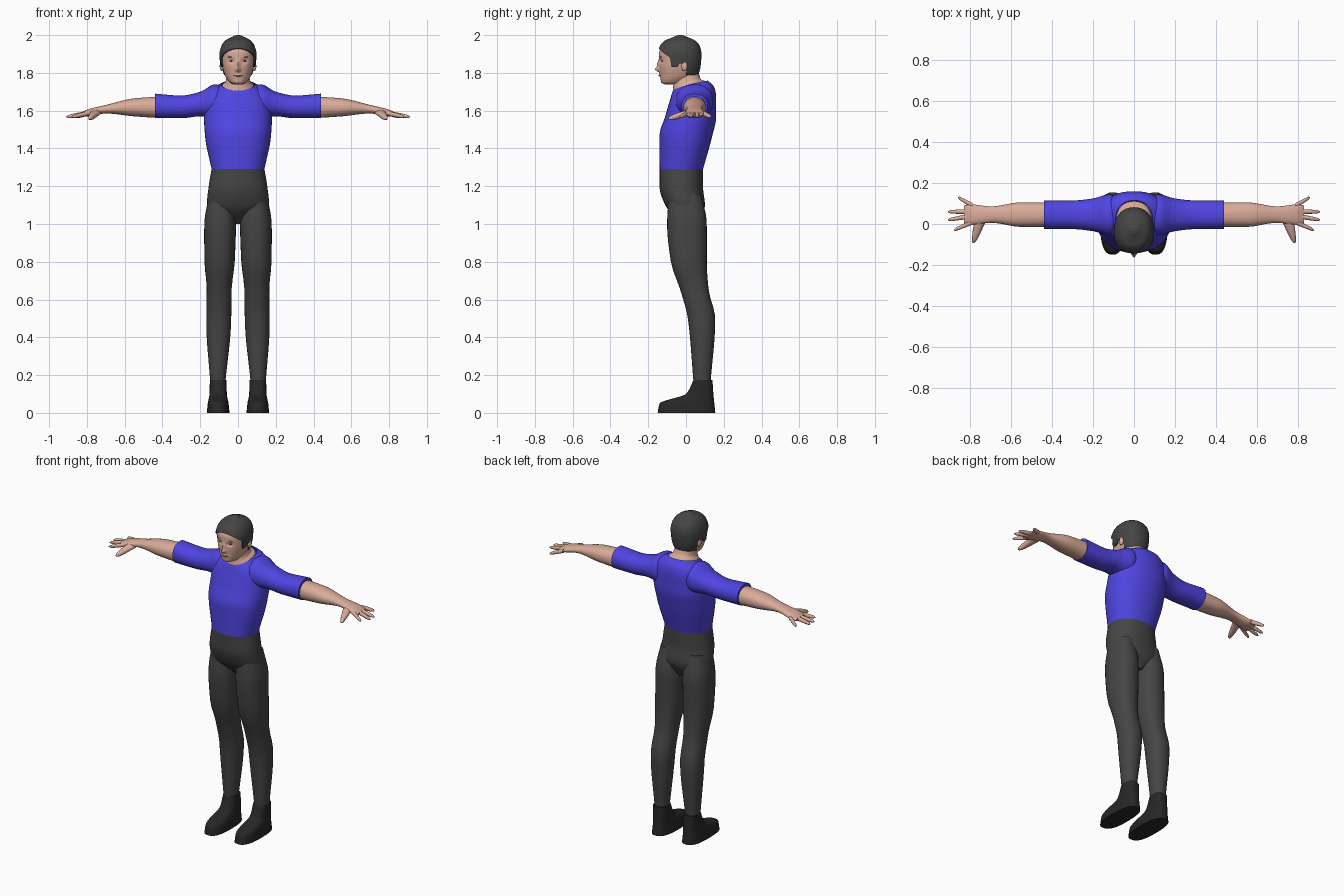
import bpy
import bmesh
import math
from mathutils import Matrix

old = bpy.data.objects.get("Cube")
if old:
    bpy.data.objects.remove(old, do_unlink=True)


def material(name, red, green, blue):
    mat = bpy.data.materials.new(name)
    mat.use_nodes = True
    colour = (red, green, blue, 1)
    mat.diffuse_color = colour
    shader = mat.node_tree.nodes["Principled BSDF"]
    shader.inputs["Base Color"].default_value = colour
    shader.inputs["Roughness"].default_value = 0.8
    return mat


BLUE = material("shirt blue", .08, .06, .76)
SKIN = material("skin", .7, .41, .32)
SHADE = material("dark skin", .5, .25, .2)
GREY = material("dark grey", .06, .06, .06)
BLACK = material("boot black", .02, .02, .02)
EYE = material("eye grey", .1, .09, .08)


def clamp(value):
    return min(max(value, 0), 1)


def section(rings, t):
    """Smoothly interpolate the columns of a ring table without overshoot."""
    last = len(rings) - 2
    i = max([k for k in range(last + 1) if rings[k][0] <= t], default=0)
    height = rings[i + 1][0] - rings[i][0]
    s = clamp((t - rings[i][0]) / height)

    def step(k, column):
        low, high = rings[k], rings[k + 1]
        return (high[column] - low[column]) / (high[0] - low[0])

    def slope(k, column):
        if k == 0 or k > last:
            return step(min(k, last), column)
        before, after = step(k - 1, column), step(k, column)
        product = before * after
        return 2 * product / (before + after) if product > 0 else 0

    values = []
    for column in range(1, len(rings[0])):
        start, end = rings[i][column], rings[i + 1][column]
        bend = (1 - s) * slope(i, column) - s * slope(i + 1, column)
        values.append(start + (end - start) * s * s * (3 - 2 * s) + height * s * (1 - s) * bend)
    return values


def finish(name, bm, mat, mirror):
    bmesh.ops.recalc_face_normals(bm, faces=bm.faces)
    mesh = bpy.data.meshes.new(name)
    bm.to_mesh(mesh)
    bm.free()
    mesh.materials.append(mat)
    ob = bpy.data.objects.new(name, mesh)
    bpy.context.collection.objects.link(ob)
    bpy.ops.object.select_all(action="DESELECT")
    ob.select_set(True)
    bpy.context.view_layer.objects.active = ob
    bpy.ops.object.shade_smooth_by_angle(angle=math.radians(50))
    if mirror:
        ob.modifiers.new("Mirror", "MIRROR").use_mirror_merge = False
    return ob


def loft(name, rings, mat, axis="z", sides=32, rows=32, power=2.2, mid=0, lean=0,
         mirror=False, start=None, deform=None, cap=True):
    """Each ring: position, half width about the leaning middle, low and high edge."""
    bm = bmesh.new()
    first, end = rings[0][0], rings[-1][0]
    grid = []
    for row in range(rows + 1):
        ease = (1 - math.cos(math.pi * row / rows)) / 2
        loop = []
        for k in range(sides):
            angle = math.tau * k / sides
            ca, sa = math.cos(angle), math.sin(angle)
            begin = start(sa) if start else first
            t = begin + (end - begin) * ease
            half, low, high = section(rings, t)
            u = mid + lean * (t - first) + half * math.copysign(abs(ca) ** (2 / power), ca)
            v = (low + high + (high - low) * math.copysign(abs(sa) ** (2 / power), sa)) / 2
            co = {"z": (u, v, t), "x": (t, u, v), "y": (u, t, v)}[axis]
            loop.append(bm.verts.new(deform(*co) if deform else co))
        grid.append(loop)
    for lower, upper in zip(grid, grid[1:]):
        for k in range(sides):
            bm.faces.new((lower[k - 1], lower[k], upper[k], upper[k - 1]))
    if cap:
        bm.faces.new(grid[0])
        bm.faces.new(grid[-1])
    return finish(name, bm, mat, mirror)


def ball(name, place, size, mat, mirror=True):
    bm = bmesh.new()
    shape = Matrix.Translation(place) @ Matrix.Diagonal((*size, 1))
    bmesh.ops.create_uvsphere(bm, u_segments=16, v_segments=10, radius=1, matrix=shape)
    finish(name, bm, mat, mirror)


def collar_rise(x, y, z):
    """Lift the neckline toward the back, fading out above and below it."""
    fade = clamp((z - 1.6) / .09) * clamp((1.8 - z) / .11)
    return x, y, z + .07 * fade * math.sqrt(clamp((y + .08) / .2))


# Shirt
loft("shirt_body", [
    (1.29, .14, -.14, .09), (1.47, .175, -.14, .14), (1.57, .18, -.11, .16),
    (1.64, .17, -.09, .16), (1.67, .14, -.08, .15), (1.69, .09, -.07, .115)],
    BLUE, sides=48, deform=collar_rise, cap=False)
loft("sleeves", [
    (.06, .07, 1.6, 1.71), (.12, .1, 1.56, 1.74), (.2, .08, 1.57, 1.7),
    (.3, .07, 1.56, 1.68), (.44, .07, 1.56, 1.69)],
    BLUE, "x", mid=.045, mirror=True)

# Trousers
loft("trouser_hips", [
    (1, .03, -.02, .06), (1.1, .165, -.11, .1), (1.2, .155, -.14, .09),
    (1.29, .14, -.14, .09)], GREY, sides=48)
loft("trouser_legs", [
    (.16, .04, .04, .13), (.5, .066, .01, .155), (.65, .066, -.03, .12),
    (.8, .08, -.08, .11), (1, .084, -.1, .11), (1.16, .06, -.09, .08)],
    GREY, mid=.107, lean=-.015, mirror=True)

# Boots
loft("boots", [
    (0, .06, -.15, .155), (.05, .055, -.14, .15), (.1, .046, 0, .145),
    (.175, .044, .04, .14)], BLACK, power=2.6, mid=.105, mirror=True)

# Arms and palms
loft("arms_and_palms", [
    (.4, .06, 1.56, 1.675), (.55, .06, 1.57, 1.665), (.7, .04, 1.585, 1.63),
    (.8, .05, 1.57, 1.605), (.83, .045, 1.57, 1.59)],
    SKIN, "x", mid=.046, mirror=True)

# Fingers fan out from the knuckles and droop slightly
KNUCKLE = .79
for finger, root, spread, tip in (("index", .01, -.04, .88), ("middle", .04, -.02, .91),
                                  ("ring", .06, 0, .91), ("little", .09, .04, .86)):
    rings = []
    for part, radius in ((0, .013), (.9, .008), (1, .002)):
        height = 1.587 - .02 * part
        rings.append((KNUCKLE + (tip - KNUCKLE) * part, radius, height - radius, height + radius))
    loft(finger + "_fingers", rings, SKIN, "x", sides=12, rows=10,
         mid=root, lean=spread / (tip - KNUCKLE), mirror=True)
loft("thumbs", [
    (-.094, .003, 1.556, 1.56), (-.085, .01, 1.55, 1.57), (.02, .03, 1.575, 1.61)],
    SKIN, "y", sides=12, rows=12, mid=.785, lean=-.3, mirror=True)

# Neck
loft("neck", [
    (1.68, .087, -.07, .112), (1.72, .066, -.067, .08), (1.8, .058, -.06, .066)],
    SKIN, deform=collar_rise)

# Facial relief: x, z, spread in x, spread in z, depth
RELIEF = {"nose": (0, 1.818, .012, .012, .024), "bridge": (0, 1.845, .01, .02, .012),
          "sockets": (.034, 1.862, .016, .01, -.01), "lips": (0, 1.787, .02, .007, .006)}


def face_relief(x, y, z):
    if y < -.06:
        for cx, cz, wide, tall, depth in RELIEF.values():
            y -= depth * math.exp(-((abs(x) - cx) / wide) ** 2 - ((z - cz) / tall) ** 2)
    return x, y, z


HEAD = [(1.738, .02, -.11, -.04), (1.75, .045, -.132, 0), (1.8, .074, -.138, .06),
        (1.85, .086, -.142, .07), (1.9, .089, -.143, .073), (1.94, .08, -.13, .065),
        (1.97, .06, -.105, .042), (1.985, .035, -.07, .01)]
loft("head", HEAD, SKIN, sides=96, rows=64, deform=face_relief)


def hairline(side):
    """High over the forehead, low at the sideburns and nape, clear of the ears."""
    if side > .35:
        return 1.79
    return 1.83 if -.35 < side < 0 else 1.85 + .08 * clamp(-side)


# Hair is a slightly larger copy of the skull
GAP = .009
cap_rings = [(z, half + GAP, front - GAP, back + GAP) for z, half, front, back in HEAD]
hair = loft("hair", cap_rings + [(2, .01, -.04, -.02)], GREY, sides=96, rows=40,
            start=hairline, cap=False)
shell = hair.modifiers.new("Thickness", "SOLIDIFY")
shell.thickness = .012
shell.offset = -1
ball("hair_crown", (0, -.03, 1.99), (.03, .03, .01), GREY, mirror=False)

# Ears, eyes, brows and mouth
ball("ears", (.087, -.008, 1.835), (.01, .016, .026), SKIN)
ball("eyes", (.034, -.12, 1.862), (.012, .01, .005), EYE)
ball("brows", (.036, -.132, 1.884), (.019, .006, .003), SHADE)
ball("mouth", (0, -.134, 1.786), (.024, .011, .005), SHADE, mirror=False)
